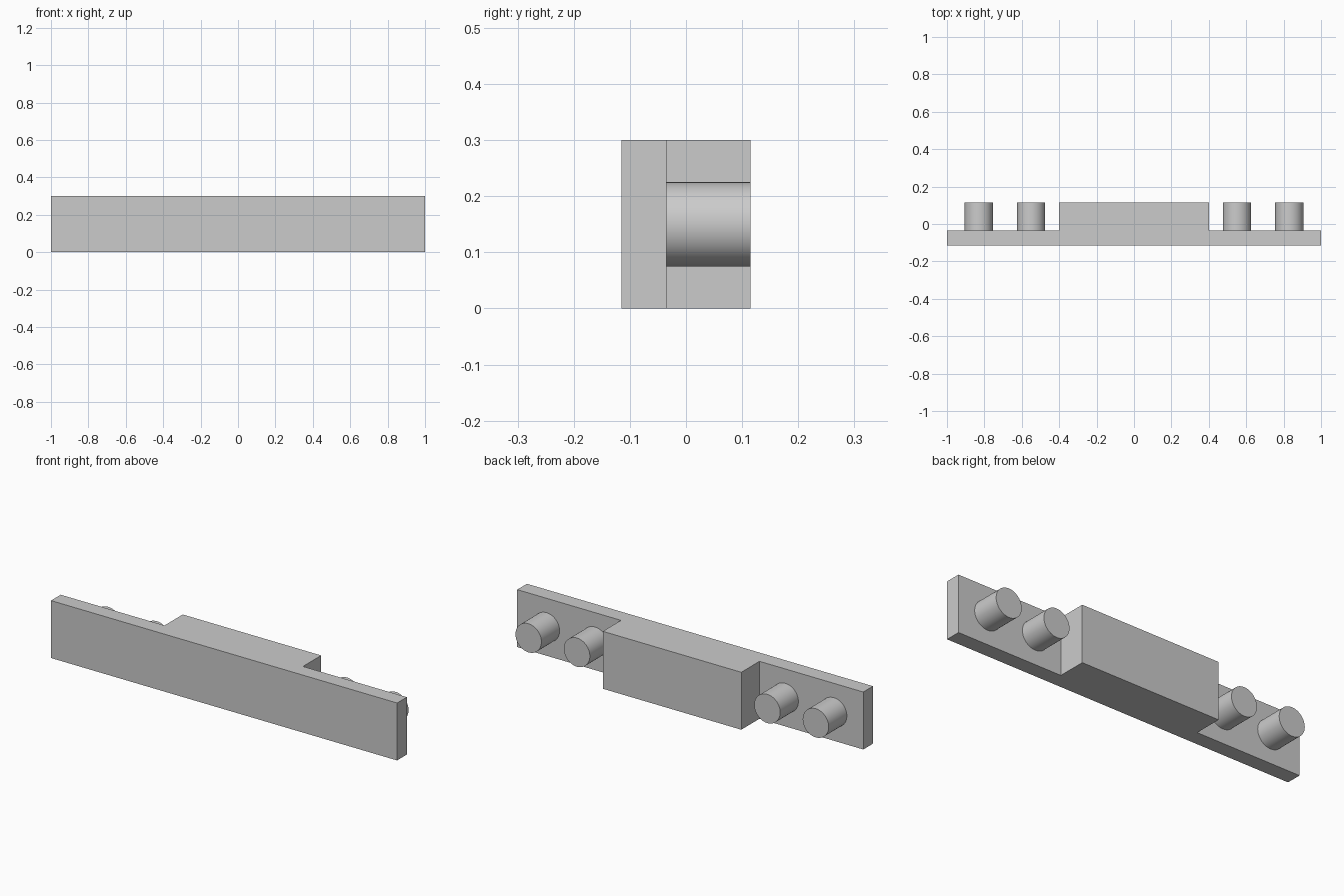
import bpy
import bmesh
import math
from mathutils import Matrix

cube = bpy.data.objects.get("Cube")
if cube:
    bpy.data.objects.remove(cube, do_unlink=True)

HEIGHT = 0.30
FRONT, STEP, BACK = -0.115, -0.035, 0.115
PEG_RADIUS = 0.075

grey = bpy.data.materials.new("plain grey")
grey.use_nodes = True
colour = (0.6, 0.6, 0.6, 1)
grey.diffuse_color = colour
grey.node_tree.nodes["Principled BSDF"].inputs["Base Color"].default_value = colour


def make_object(name, bm):
    bmesh.ops.recalc_face_normals(bm, faces=bm.faces)
    mesh = bpy.data.meshes.new(name)
    bm.to_mesh(mesh)
    bm.free()
    mesh.materials.append(grey)
    obj = bpy.data.objects.new(name, mesh)
    bpy.context.collection.objects.link(obj)
    return obj


# Plate and centre block: one stepped outline extruded upwards
half = [(1, FRONT), (1, STEP), (0.4, STEP), (0.4, BACK)]
outline = half + [(-x, y) for x, y in reversed(half)]
bm = bmesh.new()
base = bm.faces.new([bm.verts.new((x, y, 0)) for x, y in outline])
top = bmesh.ops.extrude_face_region(bm, geom=[base], use_keep_orig=True)
moved = [v for v in top["geom"] if isinstance(v, bmesh.types.BMVert)]
bmesh.ops.translate(bm, verts=moved, vec=(0, 0, HEIGHT))
make_object("stepped_bar", bm)


# Round pegs on the back of each wing, open where they meet the plate
def make_peg(name, x):
    bm = bmesh.new()
    place = Matrix.Translation((x, (STEP + BACK) / 2, HEIGHT / 2))
    bmesh.ops.create_cone(
        bm, cap_ends=True, segments=64, radius1=PEG_RADIUS, radius2=PEG_RADIUS,
        depth=BACK - STEP, matrix=place @ Matrix.Rotation(math.pi / 2, 4, "X"))
    hidden = [f for f in bm.faces if f.calc_center_median().y < STEP + 0.001]
    peg = make_object(name, bm) if not hidden else None
    if peg is None:
        bmesh.ops.delete(bm, geom=hidden, context="FACES_ONLY")
        peg = make_object(name, bm)
    bpy.ops.object.select_all(action="DESELECT")
    peg.select_set(True)
    bpy.context.view_layer.objects.active = peg
    bpy.ops.object.shade_smooth_by_angle(angle=math.radians(30))


for side, sign in (("left", 1), ("right", -1)):
    make_peg(f"inner_peg_{side}", sign * 0.55)
    make_peg(f"outer_peg_{side}", sign * 0.83)
